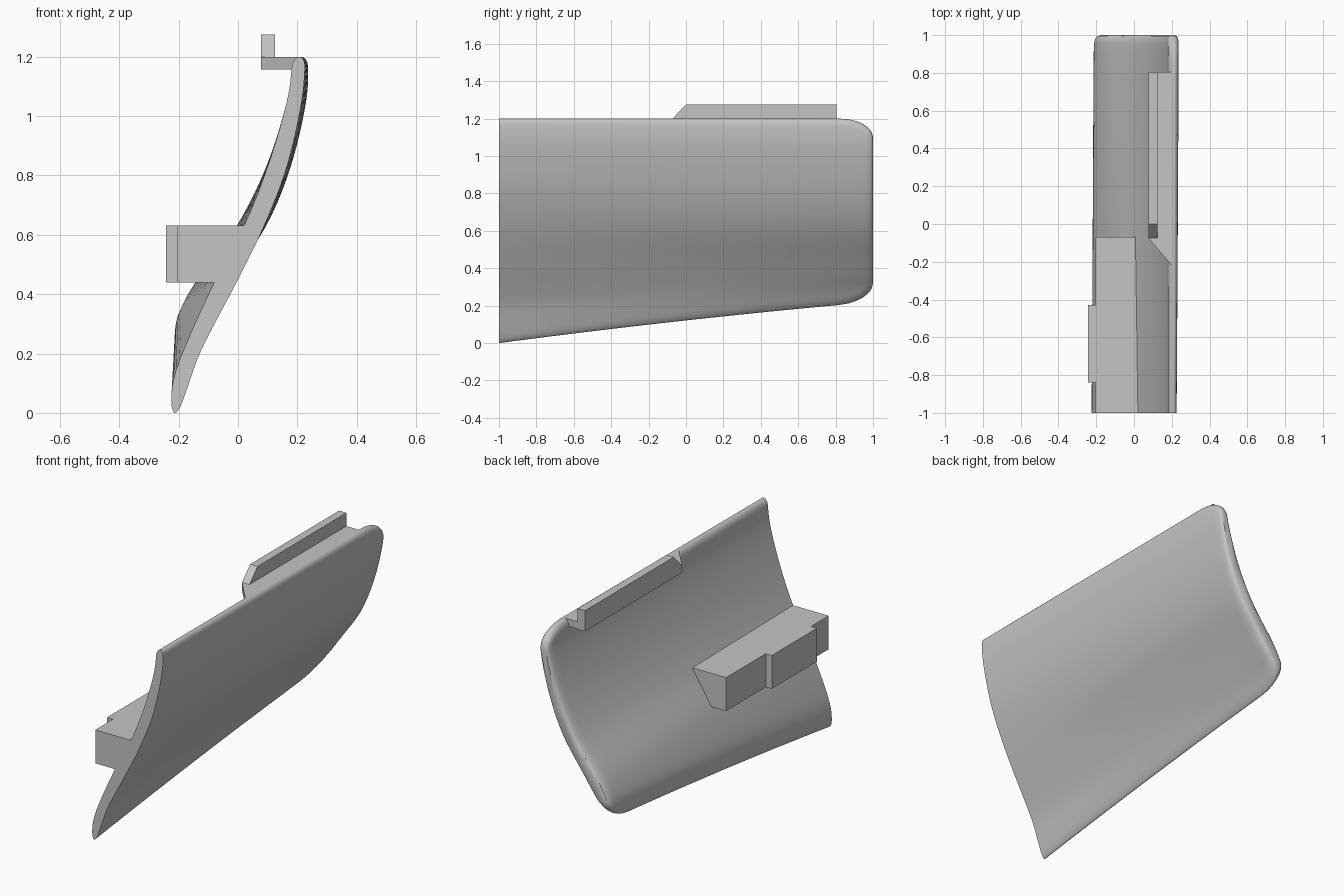
import bpy, bmesh
from math import sqrt, cos, pi
from mathutils import Vector

cube = bpy.data.objects.get("Cube")
if cube:
    bpy.data.objects.remove(cube)

grey = bpy.data.materials.new("light grey")
grey.use_nodes = True
colour = (0.56, 0.56, 0.56, 1)
grey.diffuse_color = colour
grey.node_tree.nodes["Principled BSDF"].inputs["Base Color"].default_value = colour


def finish(name, bm):
    bmesh.ops.recalc_face_normals(bm, faces=bm.faces)
    mesh = bpy.data.meshes.new(name)
    bm.to_mesh(mesh)
    bm.free()
    mesh.materials.append(grey)
    obj = bpy.data.objects.new(name, mesh)
    bpy.context.collection.objects.link(obj)
    return obj


def prism(name, points, axis, low, high):
    """Extrude a flat outline along one axis."""
    bm = bmesh.new()
    rings = []
    for level in (low, high):
        ring = []
        for p in points:
            co = list(p)
            co.insert(axis, level)
            ring.append(bm.verts.new(co))
        rings.append(ring)
        bm.faces.new(ring)
    for i in range(len(points)):
        j = (i + 1) % len(points)
        bm.faces.new((rings[0][i], rings[0][j], rings[1][j], rings[1][i]))
    return finish(name, bm)


# Panel cross-sections as (height, inner x, outer x)
FRONT = [(0, -.225, -.2), (.1, -.22, -.165), (.22, -.18, -.12), (.44, -.08, -.005),
         (.63, .02, .088), (.83, .1, .165), (1.05, .165, .215), (1.2, .185, .228)]
BACK = [(.22, -.215, -.19), (.3, -.21, -.14), (.35, -.195, -.1), (.44, -.145, -.035),
        (.63, -.005, .095), (.83, .095, .178), (1.05, .165, .23), (1.2, .185, .238)]


def spline(points, steps=8):
    """Smooth curve through the points."""
    p = [2 * points[0] - points[1]] + points + [2 * points[-1] - points[-2]]
    out = []
    for a, b, c, d in zip(p, p[1:], p[2:], p[3:]):
        for k in range(steps):
            t = k / steps
            out.append(b + (c - a) * t / 2 + (2 * a - 5 * b + 4 * c - d) * t * t / 2
                       + (3 * b - a - 3 * c + d) * t ** 3 / 2)
    return out + [points[-1]]


def at_height(curve, z):
    for a, b in zip(curve, curve[1:]):
        if z <= b.x:
            return a.lerp(b, (z - a.x) / (b.x - a.x))
    return curve[-1]


def section(y, squeeze):
    u = (y + 1) / 2
    blend = u * (1.2 - .2 * u)
    curve = spline([Vector(f).lerp(Vector(b), blend) for f, b in zip(FRONT, BACK)])
    # rounded corners at the back end
    s = max(0, (y - .82) / .18)
    trim = .1 * (1 - sqrt(max(0, 1 - s * s)))
    low, high = curve[0].x + trim, curve[-1].x - trim
    inner, outer = [], []
    n = 36
    for i in range(n + 1):
        z = low + (high - low) * (1 - cos(pi * i / n)) / 2
        _, xi, xo = at_height(curve, z)
        d = min(1, (min(z - low, high - z) + .0004) / .035)
        half = (xo - xi) / 2 * sqrt(1 - (1 - d) ** 2) * squeeze
        mid = (xi + xo) / 2
        inner.append((mid - half, y, z))
        outer.append((mid + half, y, z))
    return outer + inner[::-1]


# Curved panel lofted from front to back
stations = [(-1 + .13 * i, 1) for i in range(14)]
stations += [(.82, 1), (.87, 1), (.91, 1), (.94, 1), (.965, .97), (.983, .88), (.994, .75), (1, .5)]
bm = bmesh.new()
rings = [[bm.verts.new(p) for p in section(y, q)] for y, q in stations]
for r, s in zip(rings, rings[1:]):
    for i in range(len(r)):
        j = (i + 1) % len(r)
        bm.faces.new((r[i], r[j], s[j], s[i]))
bm.faces.new(rings[0])
bm.faces.new(rings[-1])
panel = finish("curved_panel", bm)
bpy.ops.object.select_all(action='DESELECT')
panel.select_set(True)
bpy.context.view_layer.objects.active = panel
bpy.ops.object.shade_smooth_by_angle(angle=.6)

# Mounting block on the inner face, with its raised pad
prism("mounting_block", [(-.205, .44), (-.04, .44), (.05, .632), (-.205, .632)], 1, -1, -.07)
prism("block_pad", [(-.243, .44), (-.2, .44), (-.2, .632), (-.243, .632)], 1, -.84, -.43)

# Top rail: flat ledge with an upright lip
prism("rail_ledge", [(.077, -.075), (.205, -.225), (.205, .805), (.077, .805)], 2, 1.157, 1.199)
prism("rail_lip", [(-.075, 1.197), (0, 1.275), (.805, 1.275), (.805, 1.197)], 0, .077, .124)
